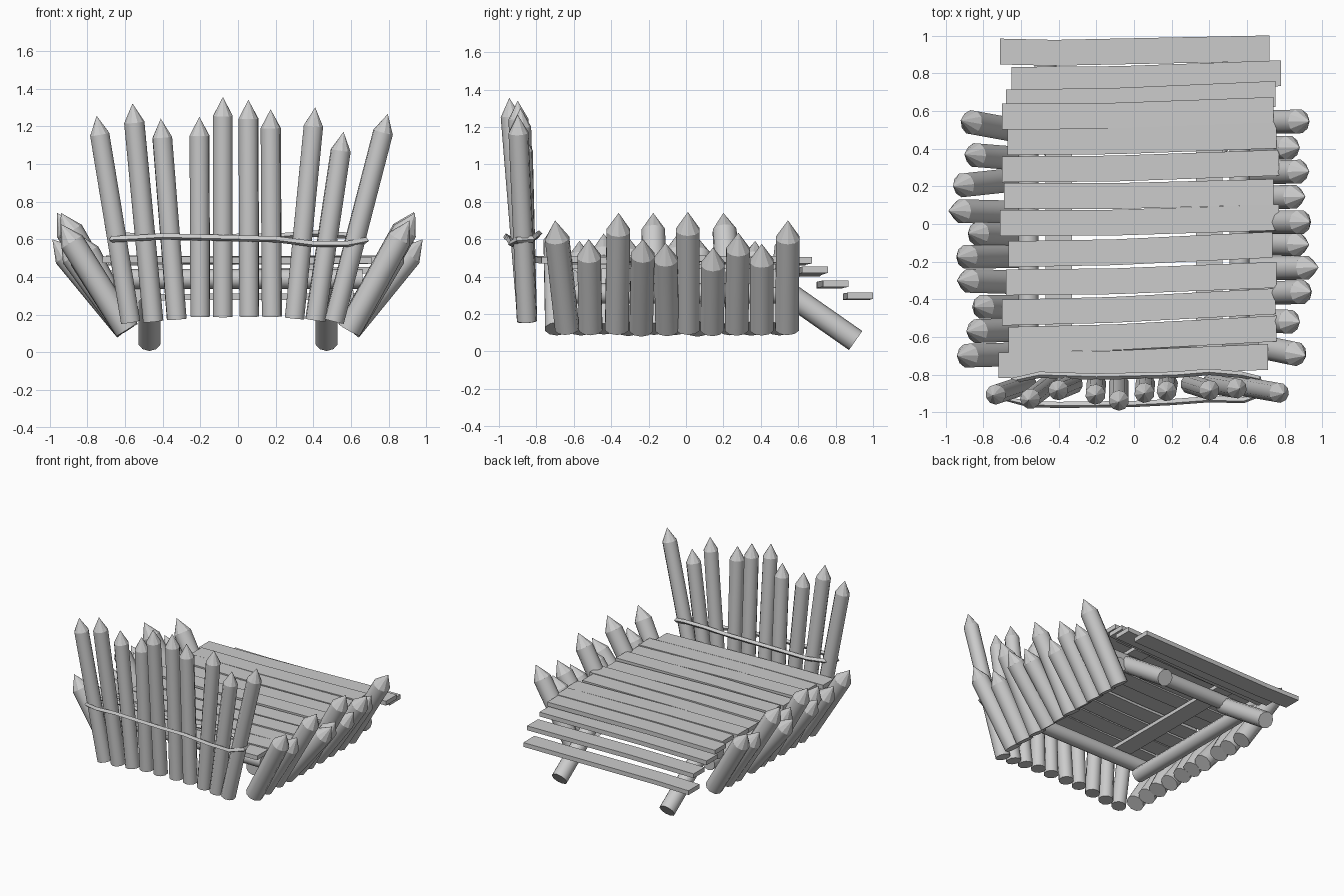
import bpy, bmesh
from mathutils import Vector

if "Cube" in bpy.data.objects:
    bpy.data.objects.remove(bpy.data.objects["Cube"])


def finish(name, bm):
    bmesh.ops.recalc_face_normals(bm, faces=bm.faces)
    me = bpy.data.meshes.new(name)
    bm.to_mesh(me)
    bm.free()
    ob = bpy.data.objects.new(name, me)
    bpy.context.collection.objects.link(ob)
    return ob


def log(name, a, b, r, tip=0.0, n=10):
    """Round log from a to b; the last 'tip' units are sharpened to a faceted point."""
    a, b = Vector(a), Vector(b)
    d = (b - a).normalized()
    q = d.to_track_quat('Z', 'Y').to_matrix().to_4x4()
    bm = bmesh.new()
    ring = bmesh.ops.create_circle(bm, segments=n, radius=r, cap_ends=False)['verts']
    bmesh.ops.rotate(bm, verts=ring, matrix=q, cent=(0, 0, 0))
    bmesh.ops.translate(bm, verts=ring, vec=a)
    base_edges = list(bm.edges)
    ext = bmesh.ops.extrude_edge_only(bm, edges=base_edges)['geom']
    top_v = [g for g in ext if isinstance(g, bmesh.types.BMVert)]
    top_e = [e for e in bm.edges if all(v in top_v for v in e.verts)]
    bmesh.ops.translate(bm, verts=top_v, vec=b - a - d * tip)
    for f in bm.faces:
        f.smooth = True
    bm.faces.new(ring)
    if tip:
        p = bm.verts.new(b)
        for e in top_e:
            bm.faces.new((e.verts[0], e.verts[1], p))
    else:
        bm.faces.new(top_v)
    return finish(name, bm)


def plank(name, stations, w, t):
    """Slab through (x, y, z) stations, w wide in y, t thick in z (z = underside)."""
    bm = bmesh.new()
    rings = [[bm.verts.new((x, y + sy * w / 2, z + sz * t))
              for sy, sz in ((-1, 0), (1, 0), (1, 1), (-1, 1))] for x, y, z in stations]
    for r0, r1 in zip(rings, rings[1:]):
        for i in range(4):
            j = (i + 1) % 4
            bm.faces.new((r0[i], r0[j], r1[j], r1[i]))
    bm.faces.new(rings[0])
    bm.faces.new(rings[-1])
    return finish(name, bm)


# Front palisade: base x, base z, tip x, tip y, tip z
front = [(-.57, .16, -.75, -.91, 1.255), (-.45, .165, -.56, -.935, 1.32),
         (-.325, .175, -.41, -.885, 1.24), (-.20, .19, -.205, -.91, 1.25),
         (-.08, .19, -.08, -.945, 1.355), (.06, .19, .055, -.90, 1.34),
         (.18, .19, .173, -.89, 1.29), (.30, .18, .41, -.885, 1.30),
         (.41, .17, .56, -.875, 1.17), (.51, .165, .795, -.90, 1.265)]
for i, (bx, bz, tx, ty, tz) in enumerate(front):
    log(f"front_stake_{i+1}", (bx, -.85, bz), (tx, ty, tz), .054, .10)

# Side stakes: base y, tip x, tip y, tip z
right = [(-.635, .91, -.70, .70), (-.51, .88, -.52, .60), (-.37, .94, -.36, .74),
         (-.24, .98, -.23, .60), (-.10, .93, -.11, .58), (.01, .935, .01, .745),
         (.14, .91, .145, .555), (.27, .93, .28, .635), (.405, .88, .405, .575),
         (.54, .93, .545, .70)]
left = [(-.69, -.94, -.70, .68), (-.56, -.89, -.57, .59), (-.44, -.85, -.44, .63),
        (-.31, -.94, -.30, .60), (-.17, -.94, -.175, .74), (-.06, -.88, -.05, .62),
        (.06, -.985, .07, .60), (.24, -.96, .20, .74), (.345, -.90, .37, .59),
        (.49, -.92, .55, .65)]
for side, sx, rows in (("right", 1, right), ("left", -1, left)):
    for i, (by, tx, ty, tz) in enumerate(rows):
        log(f"{side}_stake_{i+1}", (sx * .59, by, .12), (tx, ty, tz), .066, .11)

# Deck planks: left x, right x, left y, right y, underside z left/right
deck = [(-.71, .72, .915, .932, .275, .28), (-.65, .78, .765, .80, .335, .345),
        (-.68, .75, .645, .69, .40, .42), (-.70, .74, .57, .605, .46, .47),
        (-.67, .755, .435, .47, .47, .475), (-.70, .77, .29, .325, .475, .47),
        (-.69, .74, .15, .17, .465, .475), (-.71, .77, .005, .035, .475, .48),
        (-.665, .735, -.16, -.11, .475, .47), (-.68, .755, -.31, -.27, .47, .48),
        (-.70, .75, -.47, -.41, .48, .47), (-.665, .755, -.615, -.555, .47, .475),
        (-.72, .71, -.75, -.705, .475, .47)]
for i, (x0, x1, y0, y1, z0, z1) in enumerate(deck):
    k = .2 if i == 0 else .4
    mid = (x0 + (x1 - x0) * k, y0 + (y1 - y0) * k - .01, z0 + (z1 - z0) * k)
    plank(f"deck_plank_{i+1}", [(x0, y0, z0), mid, (x1, y1, z1)], .137, .034)

# Under-frame: cross beams, side rails, support boards and slanted rear legs
log("front_cross_beam", (-.66, -.62, .39), (.66, -.62, .39), .053)
log("rear_cross_beam", (-.62, .46, .39), (.62, .46, .39), .053)
for side, s in (("right", 1), ("left", -1)):
    log(f"{side}_rail", (s * .56, -.62, .31), (s * .56, .52, .31), .055)
    plank(f"{side}_support_board", [(s * .33, -.07, .44), (s * .47, -.07, .44)], 1.28, .028)
    log(f"{side}_rear_leg", (s * .47, .907, .058), (s * .47, .36, .44), .062, .09)

# Lashing rope looped around the front palisade
loop = [(-.67, -.93, .60), (-.56, -.955, .605), (-.40, -.96, .615), (0, -.955, .605),
        (.20, -.945, .60), (.40, -.93, .575), (.58, -.935, .575), (.68, -.90, .595),
        (.66, -.82, .60), (.57, -.80, .62), (.40, -.785, .63), (.22, -.80, .615),
        (-.20, -.81, .61), (-.50, -.80, .615), (-.64, -.83, .62)]
cu = bpy.data.curves.new("lashing_rope", 'CURVE')
cu.dimensions = '3D'
cu.bevel_depth = .017
cu.bevel_resolution = 0
sp = cu.splines.new('POLY')
sp.points.add(len(loop) - 1)
for p, c in zip(sp.points, loop):
    p.co = (*c, 1)
sp.use_cyclic_u = True
sp.use_smooth = False
bpy.context.collection.objects.link(bpy.data.objects.new("lashing_rope", cu))
